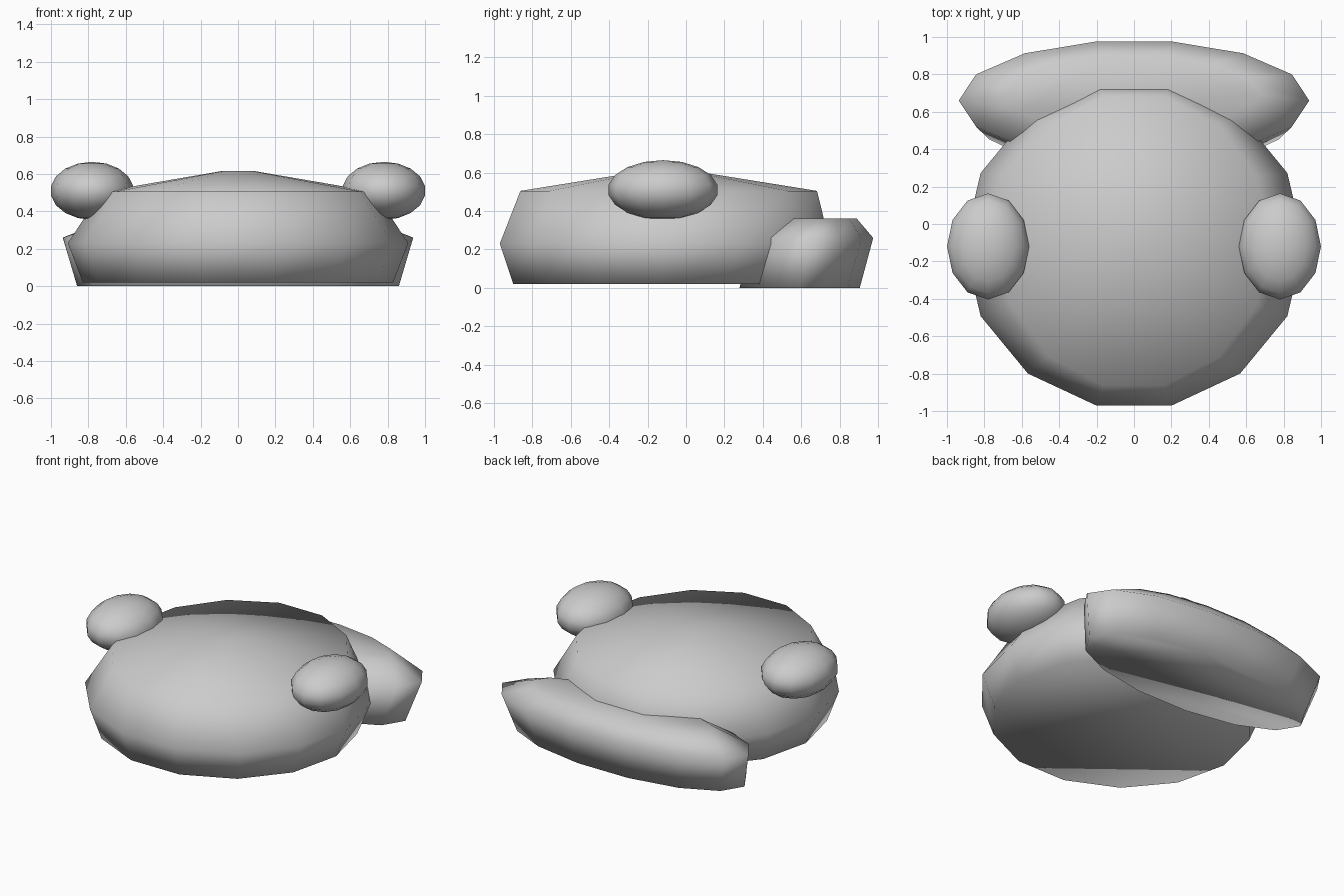
import bpy, bmesh, math

if "Cube" in bpy.data.objects:
    bpy.data.objects.remove(bpy.data.objects["Cube"])

grey = bpy.data.materials.new("light_grey")
grey.diffuse_color = (0.6, 0.6, 0.6, 1)
grey.use_nodes = True
grey.node_tree.nodes["Principled BSDF"].inputs["Base Color"].default_value = grey.diffuse_color

SIDES = 14


def finish(name, bm):
    bmesh.ops.recalc_face_normals(bm, faces=bm.faces)
    mesh = bpy.data.meshes.new(name)
    bm.to_mesh(mesh)
    bm.free()
    mesh.materials.append(grey)
    for p in mesh.polygons:
        p.use_smooth = True
    obj = bpy.data.objects.new(name, mesh)
    bpy.context.collection.objects.link(obj)
    return obj


def stacked_ovals(name, rings):
    """Skin oval rings given as (z, centre y, radius x, radius y), capped at both ends."""
    bm = bmesh.new()
    loops = []
    for z, cy, rx, ry in rings:
        loop = []
        for i in range(SIDES):
            a = 2 * math.pi * (i + 0.5) / SIDES
            loop.append(bm.verts.new((rx * math.sin(a), cy - ry * math.cos(a), z)))
        loops.append(loop)
    for lo, hi in zip(loops, loops[1:]):
        for i in range(SIDES):
            j = (i + 1) % SIDES
            bm.faces.new((lo[i], lo[j], hi[j], hi[i]))
    bm.faces.new(loops[0][::-1])
    bm.faces.new(loops[-1])
    return finish(name, bm)


# Wide rounded body with a shallow domed top
stacked_ovals("body", [
    (0.02, -0.12, 0.83, 0.80),
    (0.23, -0.11, 0.91, 0.882),
    (0.505, -0.09, 0.73, 0.792),
    (0.615, -0.09, 0.09, 0.09),
])

# Low wide cushion behind the body, leaning slightly backward
stacked_ovals("rear_cushion", [
    (0.0, 0.592, 0.86, 0.321),
    (0.26, 0.66, 0.937, 0.323),
    (0.36, 0.69, 0.68, 0.205),
])

# Oval knobs on both sides of the top
for side, x in (("left", -0.78), ("right", 0.78)):
    bm = bmesh.new()
    bmesh.ops.create_uvsphere(bm, u_segments=12, v_segments=9, radius=1)
    for v in bm.verts:
        v.co = (x + 0.223 * v.co.x, -0.12 + 0.288 * v.co.y, 0.51 + 0.155 * v.co.z)
    finish(side + "_knob", bm)
